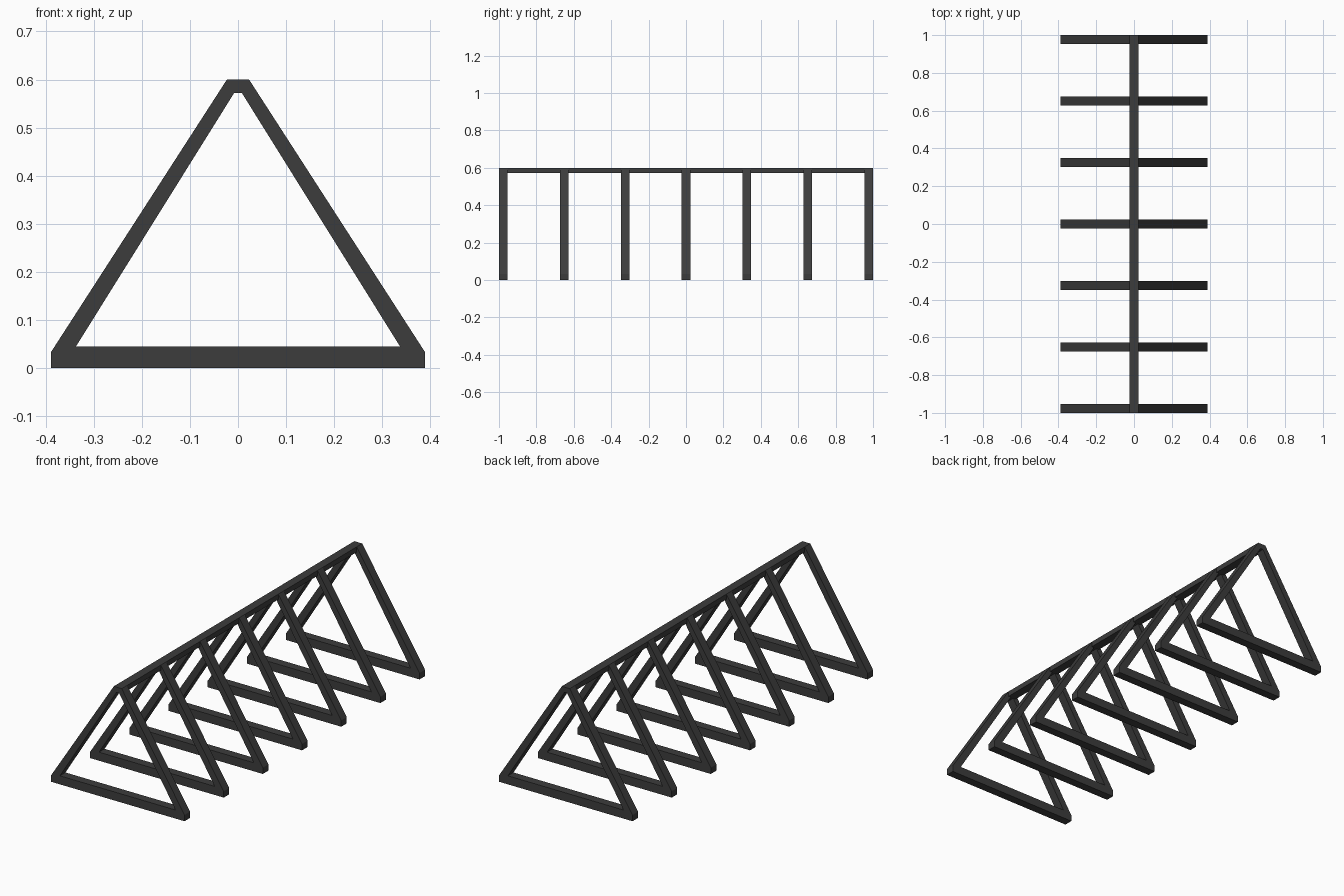
import bpy, bmesh

if "Cube" in bpy.data.objects:
    bpy.data.objects.remove(bpy.data.objects["Cube"])

mat = bpy.data.materials.new("charcoal")
mat.diffuse_color = (0.046, 0.046, 0.046, 1)
mat.use_nodes = True
mat.node_tree.nodes["Principled BSDF"].inputs["Base Color"].default_value = mat.diffuse_color

T = 0.046  # bar thickness along y


def extrude_ring(name, outer, inner, y):
    """Closed frame between two matching outlines in the xz plane."""
    bm = bmesh.new()
    n = len(outer)
    rings = [[bm.verts.new((x, yy, z)) for x, z in loop]
             for loop in (outer, inner) for yy in (-T / 2, T / 2)]
    of, ob, nf, nb = rings
    for i in range(n):
        j = (i + 1) % n
        for a, b in ((of, nf), (nf, nb), (nb, ob), (ob, of)):
            quad = (a[i], a[j], b[j], b[i])
            bm.faces.new(quad)
    bmesh.ops.recalc_face_normals(bm, faces=bm.faces)
    me = bpy.data.meshes.new(name)
    bm.to_mesh(me)
    bm.free()
    me.materials.append(mat)
    ob_ = bpy.data.objects.new(name, me)
    ob_.location.y = y
    bpy.context.collection.objects.link(ob_)


# Triangular frames: clipped feet corners and flat apex
right_out = [(0.389, 0.0), (0.389, 0.033), (0.023, 0.6)]
right_in = [(0.337, 0.045), (0.335, 0.048), (0.008, 0.572)]
mirror = lambda pts: [(-x, z) for x, z in reversed(pts)]
outer = right_out + mirror(right_out)
inner = right_in + mirror(right_in)
for k in range(7):
    extrude_ring(f"triangle_frame_{k + 1}", outer, inner,
                 (k - 3) * (2 - T) / 6)

# Ridge beam pieces between the frames
pitch = (2 - T) / 6
for k in range(6):
    bpy.ops.mesh.primitive_cube_add(size=1, location=(0, (k - 2.5) * pitch, 0.586))
    beam = bpy.context.object
    beam.name = f"ridge_beam_{k + 1}"
    beam.scale = (0.046, pitch - T, 0.028)
    beam.data.materials.append(mat)
